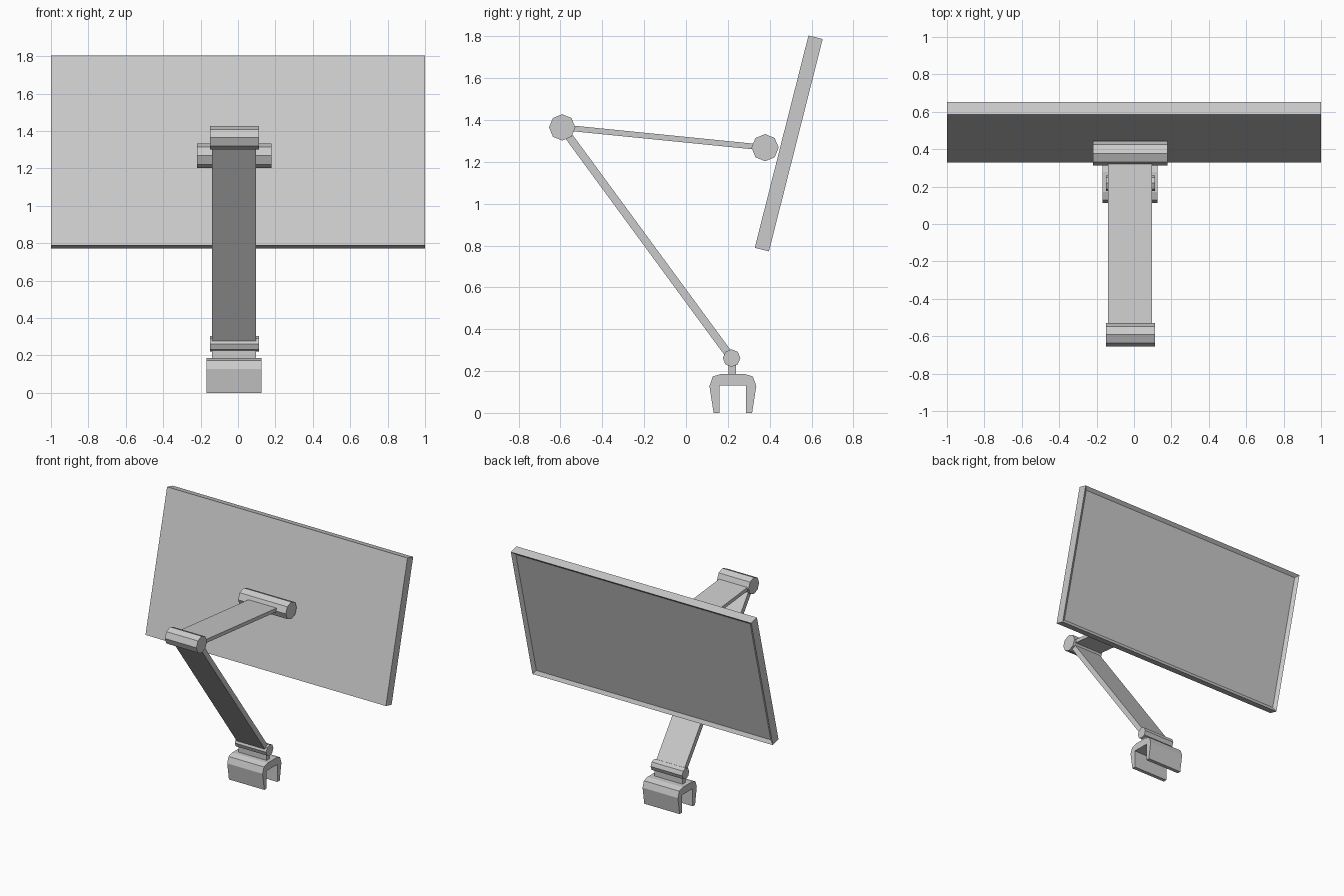
import bpy, bmesh, math
from mathutils import Matrix

if "Cube" in bpy.data.objects:
    bpy.data.objects.remove(bpy.data.objects["Cube"])


def finish(name, bm):
    bmesh.ops.recalc_face_normals(bm, faces=bm.faces)
    mesh = bpy.data.meshes.new(name)
    bm.to_mesh(mesh)
    bm.free()
    obj = bpy.data.objects.new(name, mesh)
    bpy.context.collection.objects.link(obj)
    return obj


def extrude_profile(name, pts, x0, x1):
    """Closed (y, z) outline extruded along x."""
    bm = bmesh.new()
    face = bm.faces.new([bm.verts.new((x0, y, z)) for y, z in pts])
    ext = bmesh.ops.extrude_face_region(bm, geom=[face])
    verts = [v for v in ext["geom"] if isinstance(v, bmesh.types.BMVert)]
    bmesh.ops.translate(bm, verts=verts, vec=(x1 - x0, 0, 0))
    return finish(name, bm)


def joint(name, centre, r, x0, x1):
    """Eight-sided hinge barrel along x."""
    pts = [(centre[0] + r * math.cos(i * math.pi / 4),
            centre[1] + r * math.sin(i * math.pi / 4)) for i in range(8)]
    return extrude_profile(name, pts, x0, x1)


def bar(name, a, b, thick):
    """Flat arm between two (y, z) pivots."""
    dy, dz = b[0] - a[0], b[1] - a[1]
    k = thick / 2 / math.hypot(dy, dz)
    ny, nz = -dz * k, dy * k
    pts = [(a[0] + ny, a[1] + nz), (b[0] + ny, b[1] + nz),
           (b[0] - ny, b[1] - nz), (a[0] - ny, a[1] - nz)]
    return extrude_profile(name, pts, -0.138, 0.097)


BASE, ELBOW, HEAD = (0.218, 0.262), (-0.592, 1.365), (0.378, 1.268)

# Desk clamp: half outline mirrored into a U
CY = 0.224
half = [(0.066, 0), (0.066, 0.132), (0.064, 0.132), (0.092, 0), (0.112, 0.128),
        (0.096, 0.174), (0.053, 0.187)]
half = [half[0]] + half[3:]
outer = half[1:]
inner = [(0.064, 0.132), (0.064, 0)]
right = inner + outer
pts = [(CY + d, z) for d, z in right] + [(CY - d, z) for d, z in reversed(right)]
extrude_profile("desk_clamp", pts, -0.168, 0.126)

# Neck from the clamp to the lower hinge
bar("clamp_neck", (0.22, 0.18), (0.22, 0.25), 0.036)

# Hinges
joint("lower_hinge", BASE, 0.042, -0.15, 0.112)
joint("elbow_hinge", ELBOW, 0.063, -0.15, 0.112)
joint("screen_hinge", HEAD, 0.065, -0.218, 0.178)

# Arms
bar("lower_arm", BASE, ELBOW, 0.038)
bar("upper_arm", ELBOW, HEAD, 0.027)

# Tilted screen with recessed display
bm = bmesh.new()
bmesh.ops.create_cube(bm, size=1, matrix=Matrix.Diagonal((2, 0.07, 1.047, 1)))
bm.normal_update()
front = max(bm.faces, key=lambda f: f.normal.y)
bmesh.ops.inset_region(bm, faces=[front], thickness=0.036)
bmesh.ops.translate(bm, verts=front.verts, vec=(0, -0.018, 0))
screen = finish("screen", bm)
screen.location = (0, 0.491, 1.288)
screen.rotation_euler.x = math.radians(-14.2)
